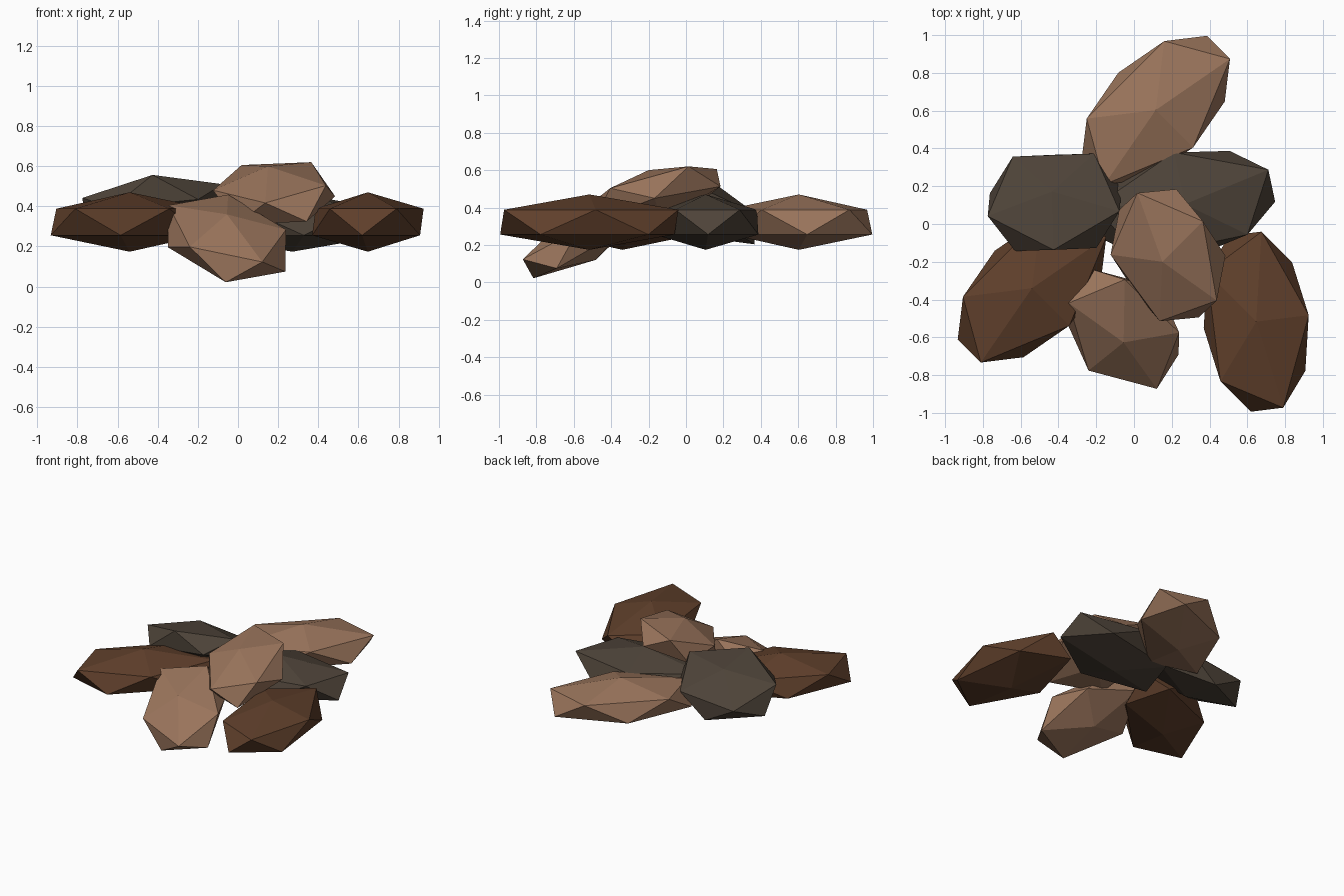
import bpy, bmesh
from math import cos, sin, radians
from mathutils import Matrix, Vector

if "Cube" in bpy.data.objects:
    bpy.data.objects.remove(bpy.data.objects["Cube"])


def material(name, rgb):
    m = bpy.data.materials.new(name)
    m.diffuse_color = (*rgb, 1)
    m.use_nodes = True
    m.node_tree.nodes["Principled BSDF"].inputs["Base Color"].default_value = m.diffuse_color
    return m


TAN = material("tan_stone", (0.32, 0.175, 0.105))
BROWN = material("brown_stone", (0.115, 0.05, 0.024))
DARK = material("dark_stone", (0.075, 0.056, 0.04))


def stone(name, mat, centre, a, b, p):
    """Faceted stone: a 20-sided ball stretched along the axes a, b and p."""
    bm = bmesh.new()
    bmesh.ops.create_icosphere(bm, subdivisions=1, radius=1)
    axes = Matrix((a, b, p)).transposed().to_4x4()
    bm.transform(Matrix.Translation(centre) @ axes)
    me = bpy.data.meshes.new(name)
    bm.to_mesh(me)
    bm.free()
    me.materials.append(mat)
    bpy.context.collection.objects.link(bpy.data.objects.new(name, me))


def flat_stone(name, mat, x, y, turn):
    """Large stone lying level in the bottom layer."""
    c, s = cos(radians(turn)), sin(radians(turn))
    w, l = 0.313, 0.552
    stone(name, mat, (x, y, 0.322), (w * c, w * s, 0), (-l * s, l * c, 0), (0, 0, 0.148))


# Level bottom layer
flat_stone("right_stone", BROWN, 0.647, -0.517, 7)
flat_stone("left_stone", BROWN, -0.54, -0.34, -45)
flat_stone("back_stone", TAN, 0.115, 0.603, -45)
flat_stone("middle_right_stone", DARK, 0.27, 0.105, 102)

# Smaller stones tilted against the pile
stone("middle_left_stone", DARK, (-0.42, 0.115, 0.38),
      (0, -0.31, 0.13), (0.41, 0.015, 0.04), (-0.013, 0.057, 0.135))
stone("top_stone", TAN, (0.18, -0.165, 0.465),
      (0.222, 0.218, 0.106), (-0.247, 0.335, 0.06), (-0.03, -0.035, 0.135))
stone("front_stone", TAN, (-0.055, -0.555, 0.24),
      (0.329, 0.014, -0.011), (-0.1, 0.34, 0.197), (0, -0.072, 0.12))
